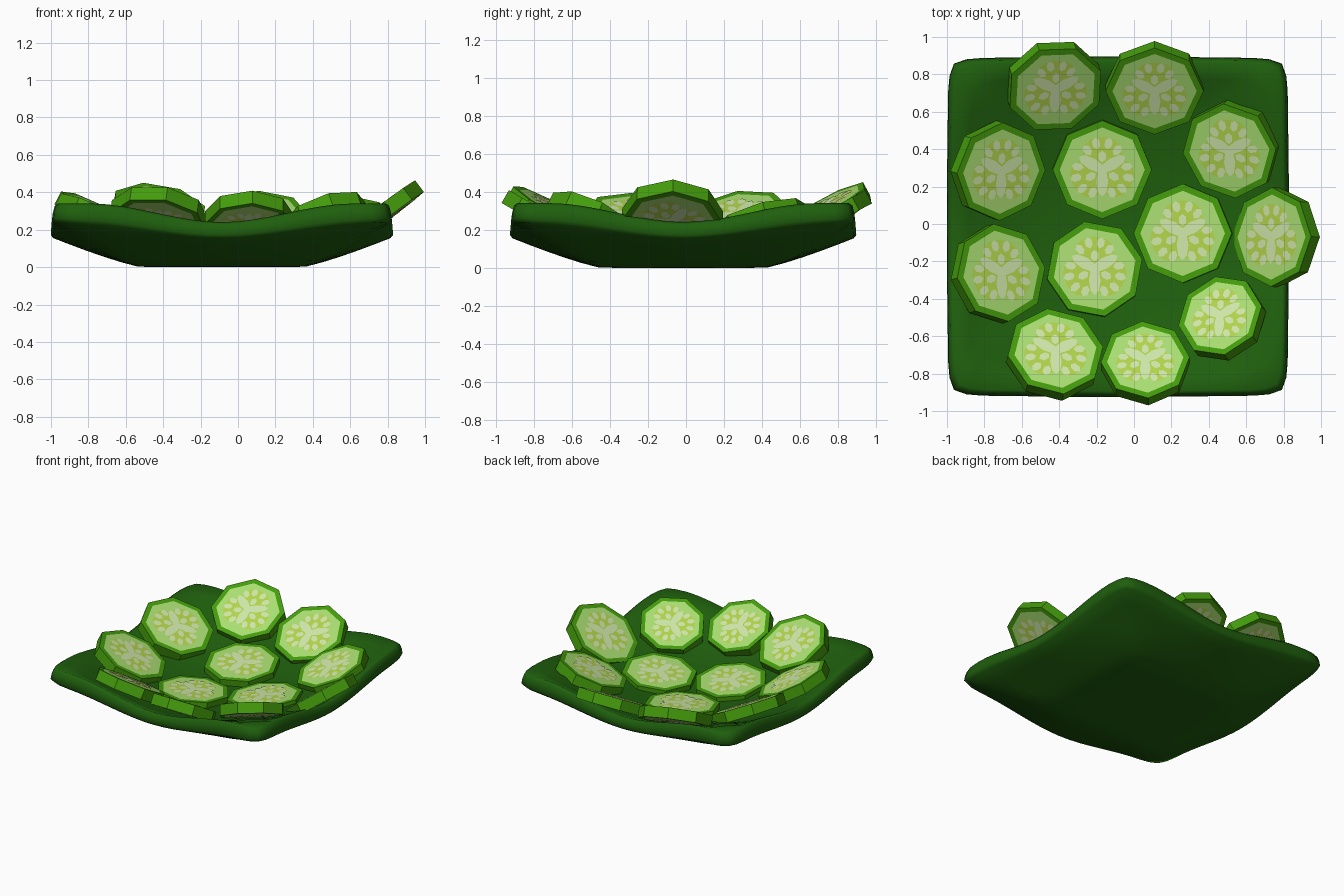
import bpy, bmesh, math
from mathutils import Vector, Matrix

if "Cube" in bpy.data.objects:
    bpy.data.objects.remove(bpy.data.objects["Cube"])


def material(name, srgb):
    m = bpy.data.materials.new(name)
    lin = [((c / 255 + 0.055) / 1.055) ** 2.4 if c > 10 else c / 255 / 12.92 for c in srgb]
    m.diffuse_color = (*lin, 1)
    m.use_nodes = True
    m.node_tree.nodes["Principled BSDF"].inputs["Base Color"].default_value = m.diffuse_color
    return m


LEAF = material("dark green plate", (31, 95, 13))
SKIN = material("skin green", (68, 156, 12))
FLESH = material("pale green flesh", (170, 222, 114))
PULP = material("yellow green pulp", (178, 212, 76))
SEED = material("pale seeds", (206, 230, 170))


def finish(bm, name, mats):
    me = bpy.data.meshes.new(name)
    bm.to_mesh(me)
    bm.free()
    for m in mats:
        me.materials.append(m)
    ob = bpy.data.objects.new(name, me)
    bpy.context.collection.objects.link(ob)
    return ob


# ---- square dish: sagging edges, raised corners, rounded lip, flat-bottomed underside
N = 20


def rise(u, v):
    # extra height along each edge before the corner
    def g(t):
        t = min(1, abs(t) / 0.8)
        return t * t * (3 - 2 * t)
    return (g(u) - u * u) * v ** 4 + (g(v) - v * v) * u ** 4


def top_z(u, v):
    return 0.07 + 0.17 * (u * u + v * v) - 0.07 * u * u * v * v + 0.1 * rise(u, v)


def bottom_z(u, v):
    s = max(abs(u), abs(v))
    k = max(0, (s - 0.48) / 0.52)
    return max(0, 0.155 * k ** 1.2 + (0.085 * (u * v) ** 2 + 0.06 * rise(u, v)) * min(1, 2 * k))


def place(u, v, z, k):
    m = max(abs(u), abs(v))
    f = k
    if m > 0:
        f *= m / (abs(u) ** 14 + abs(v) ** 14) ** (1 / 14)   # rounded corners
    f *= 1 - 0.018 * (u * v) ** 2 + 0.025 * (u * v) ** 6     # sides draw in, corners flare
    return Vector((-0.086 + 0.915 * u * f, -0.015 + 0.91 * v * f, z))


def build_dish():
    bm = bmesh.new()
    uv = [(2 * i / N - 1) for i in range(N + 1)]

    def grid(zf, k):
        return [[bm.verts.new(place(u, v, zf(u, v), k)) for v in uv] for u in uv]

    top = grid(top_z, 0.965)
    bot = grid(bottom_z, 0.985)
    for i in range(N):
        for j in range(N):
            bm.faces.new((top[i][j], top[i + 1][j], top[i + 1][j + 1], top[i][j + 1]))
            bm.faces.new((bot[i][j], bot[i][j + 1], bot[i + 1][j + 1], bot[i + 1][j]))
    edge = ([(i, 0) for i in range(N)] + [(N, j) for j in range(N)]
            + [(i, N) for i in range(N, 0, -1)] + [(0, j) for j in range(N, 0, -1)])
    rows = [[top[i][j] for i, j in edge]]
    for t, k in ((0.12, 0.985), (0.45, 0.995), (0.8, 1.0)):
        row = []
        for i, j in edge:
            u, v = uv[i], uv[j]
            z = top_z(u, v) * (1 - t) + bottom_z(u, v) * t
            row.append(bm.verts.new(place(u, v, z, k)))
        rows.append(row)
    rows.append([bot[i][j] for i, j in edge])
    n = len(edge)
    for a, b in zip(rows, rows[1:]):
        for i in range(n):
            bm.faces.new((a[i], b[i], b[(i + 1) % n], a[(i + 1) % n]))
    bmesh.ops.recalc_face_normals(bm, faces=bm.faces)
    for f in bm.faces:
        f.smooth = True
    finish(bm, "square_dish", [LEAF])


# ---- octagonal slice with rind, flesh and flat seed patches on both sides
def patch(bm, cx, cy, a, b, turn, z, mat, flip, sides=8):
    vs = []
    for i in range(sides):
        t = 2 * math.pi * i / sides
        x, y = a * math.cos(t), b * math.sin(t)
        vs.append(bm.verts.new((cx + x * math.cos(turn) - y * math.sin(turn),
                                cy + x * math.sin(turn) + y * math.cos(turn), z)))
    f = bm.faces.new(vs[::-1] if flip else vs)
    f.material_index = mat


def build_slice(name, x, y, z, r, tilt, lean, spin):
    bm = bmesh.new()
    th = 0.078

    def ring(rad, h):
        return [bm.verts.new((rad * math.cos(spin + i * math.pi / 4),
                              rad * math.sin(spin + i * math.pi / 4), h)) for i in range(8)]

    rings = [ring(r * 0.86, -th), ring(r, -th), ring(r, 0), ring(r * 0.86, 0)]
    for a, b in zip(rings, rings[1:]):
        for i in range(8):
            j = (i + 1) % 8
            bm.faces.new((a[i], a[j], b[j], b[i]))
    bm.faces.new(rings[3]).material_index = 1
    bm.faces.new(rings[0][::-1]).material_index = 1
    for h, s in ((0, 1), (-th, -1)):
        for k in range(3):                                  # pulp lobes
            t = math.radians(90 + 120 * k)
            patch(bm, 0.39 * r * math.cos(t), 0.39 * r * math.sin(t),
                  0.28 * r, 0.41 * r, t, h + s * 0.002, 2, s < 0, 10)
            q = t + math.pi / 3                             # pale core arms
            patch(bm, 0.24 * r * math.cos(q), 0.24 * r * math.sin(q),
                  0.3 * r, 0.12 * r, q, h + s * 0.004, 3, s < 0)
            for d, rad in ((-0.65, 0.5), (-0.23, 0.55), (0.23, 0.55), (0.65, 0.5), (0, 0.27)):
                patch(bm, rad * r * math.cos(t + d), rad * r * math.sin(t + d),
                      0.12 * r, 0.085 * r, t + d, h + s * 0.004, 3, s < 0, 6)
    ob = finish(bm, name, [SKIN, FLESH, PULP, SEED])
    axis = Vector((0, 0, 1)).cross(Vector((*lean, 0))).normalized()
    ob.matrix_world = (Matrix.Translation((x, y, z))
                       @ Matrix.Rotation(math.radians(tilt), 4, axis))


build_dish()

# x, y, z of upper face centre, radius, tilt, lean direction, spin
SLICES = [
    (-0.42, 0.72, 0.32, 0.262, 30, (0.35, -1), 22),
    (0.11, 0.71, 0.285, 0.262, 28, (0, -1), 0),
    (0.51, 0.39, 0.265, 0.262, 23, (-0.65, -0.6), 5),
    (-0.71, 0.28, 0.285, 0.265, 28, (1, -0.3), 0),
    (-0.17, 0.29, 0.15, 0.265, 7, (0.3, -1), 0),
    (-0.71, -0.26, 0.275, 0.265, 27, (1, 0.3), 8),
    (-0.21, -0.24, 0.135, 0.26, 6, (0.3, 1), 12),
    (0.26, -0.05, 0.145, 0.265, 7, (-1, 0.2), 0),
    (0.735, -0.07, 0.305, 0.265, 37, (-1, 0.05), 0),
    (-0.42, -0.68, 0.31, 0.26, 29, (0.25, 1), 8),
    (0.06, -0.725, 0.29, 0.238, 30, (0, 1), 4),
    (0.46, -0.49, 0.29, 0.235, 30, (-0.6, 0.8), 10),
]
for i, (x, y, z, r, tilt, lean, spin) in enumerate(SLICES):
    build_slice(f"slice_{i + 1}", x, y, z, r, tilt, lean, math.radians(spin))
